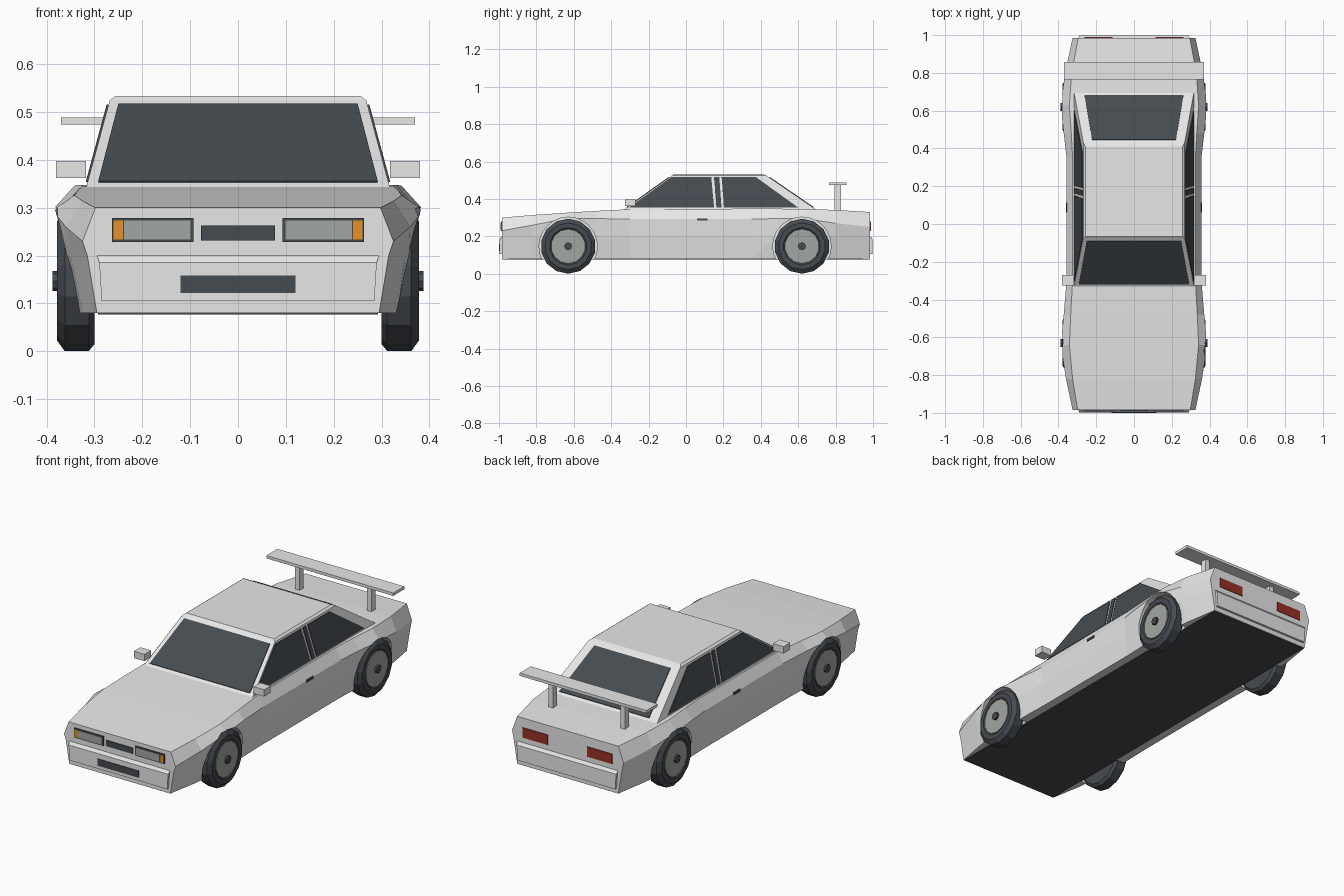
import bpy, bmesh, math
from mathutils import Vector

cube = bpy.data.objects.get("Cube")
if cube:
    bpy.data.objects.remove(cube, do_unlink=True)


def material(name, color):
    m = bpy.data.materials.new(name)
    m.use_nodes = True
    m.diffuse_color = (*color, 1)
    m.node_tree.nodes["Principled BSDF"].inputs["Base Color"].default_value = (*color, 1)
    return m


white = material("white paint", (0.8, 0.8, 0.8))
dark = material("dark glass and rubber", (0.06, 0.07, 0.08))
grey = material("lamp and rim grey", (0.36, 0.39, 0.36))
orange = material("indicator orange", (0.8, 0.28, 0.02))
red = material("tail light red", (0.32, 0.03, 0.02))


def loft(name, rings, mat):
    """Skin successive rings of points and cap both ends."""
    bm = bmesh.new()
    loops = [[bm.verts.new(p) for p in ring] for ring in rings]
    n = len(loops[0])
    for a, b in zip(loops, loops[1:]):
        for i in range(n):
            j = (i + 1) % n
            bm.faces.new((a[i], a[j], b[j], b[i]))
    bm.faces.new(loops[0])
    bm.faces.new(loops[-1])
    bmesh.ops.recalc_face_normals(bm, faces=bm.faces)
    mesh = bpy.data.meshes.new(name)
    bm.to_mesh(mesh)
    bm.free()
    mesh.materials.append(mat)
    ob = bpy.data.objects.new(name, mesh)
    bpy.context.collection.objects.link(ob)
    return ob


def rect(x, y0, y1, z):
    return [(-x, y0, z), (x, y0, z), (x, y1, z), (-x, y1, z)]


def box(name, x, y, z, mat):
    ring = lambda h: [(x[0], y[0], h), (x[1], y[0], h), (x[1], y[1], h), (x[0], y[1], h)]
    return loft(name, [ring(z[0]), ring(z[1])], mat)


def plate(name, pts, mat):
    """Thin panel centred on the surface it is laid on."""
    pts = [Vector(p) for p in pts]
    n = (pts[1] - pts[0]).cross(pts[2] - pts[0]).normalized() * 0.004
    return loft(name, [[p - n for p in pts], [p + n for p in pts]], mat)


def turned(name, side, y, profile, mat, sides=14):
    """Lathe (x, radius) pairs around a wheel axle."""
    rings = []
    for x, r in profile:
        rings.append([(side * x, y + r * math.sin(2 * math.pi * i / sides),
                       AXLE_Z + r * math.cos(2 * math.pi * i / sides)) for i in range(sides)])
    return loft(name, rings, mat)


AXLE_Z = 0.147
AXLES = {"front": -0.63, "rear": 0.62}

# Body shell: y, sill, flank, shoulder and deck half widths, shoulder and deck heights
sections = [
    (-0.985, 0.295, 0.315, 0.325, 0.298, 0.23, 0.300),
    (-0.82, 0.325, 0.35, 0.36, 0.325, 0.26, 0.314),
    (-0.64, 0.345, 0.38, 0.388, 0.342, 0.295, 0.326),
    (-0.48, 0.342, 0.365, 0.372, 0.335, 0.295, 0.336),
    (-0.30, 0.338, 0.352, 0.357, 0.325, 0.292, 0.345),
    (0.35, 0.338, 0.352, 0.357, 0.325, 0.292, 0.348),
    (0.48, 0.342, 0.365, 0.372, 0.332, 0.295, 0.348),
    (0.63, 0.345, 0.38, 0.388, 0.342, 0.295, 0.346),
    (0.80, 0.325, 0.355, 0.365, 0.33, 0.27, 0.341),
    (0.985, 0.295, 0.315, 0.325, 0.295, 0.25, 0.330),
]
rings = []
for y, sill, flank, wide, deck, z_wide, z_deck in sections:
    half = [(sill, 0.08), (flank, 0.20), (wide, z_wide), (deck, z_deck)]
    rings.append([(x, y, z) for x, z in half] + [(-x, y, z) for x, z in reversed(half)])
body = loft("body", rings, white)

# Wheel arches cut out of the body
for y in AXLES.values():
    for s in (1, -1):
        cutter = turned("arch_cutter", s, y, [(0.293, 0.156), (0.5, 0.156)], white, 24)
        cutter.hide_render = True
        mod = body.modifiers.new("arch", 'BOOLEAN')
        mod.operation = 'DIFFERENCE'
        mod.solver = 'EXACT'
        mod.object = cutter
        bpy.context.view_layer.objects.active = body
        bpy.ops.object.modifier_apply(modifier=mod.name)
        bpy.data.objects.remove(cutter, do_unlink=True)

box("floor_pan", (-0.293, 0.293), (-0.98, 0.98), (0.077, 0.085), dark)

# Wheels
for end, y in AXLES.items():
    for side, s in (("left", 1), ("right", -1)):
        tag = end + "_" + side
        turned("tyre_" + tag, s, y, [(0.300, 0.132), (0.312, 0.147), (0.362, 0.147),
                                     (0.378, 0.125), (0.378, 0.1), (0.372, 0.092)], dark)
        turned("rim_" + tag, s, y, [(0.36, 0.092), (0.377, 0.092)], grey)
        turned("hub_" + tag, s, y, [(0.37, 0.021), (0.388, 0.021)], dark, 8)

# Cabin with a thin roof panel
Z0, Z1 = 0.34, 0.525
FRONT, REAR = (-0.335, -0.075), (0.70, 0.43)
WIDTH = (0.318, 0.268)


def slope(pair, z):
    return pair[0] + (pair[1] - pair[0]) * (z - Z0) / (Z1 - Z0)


loft("cabin", [rect(slope(WIDTH, z), slope(FRONT, z), slope(REAR, z), z) for z in (Z0, Z1)], white)
loft("roof", [rect(0.268, -0.075, 0.43, Z1), rect(0.256, -0.065, 0.41, 0.534)], white)

# Glass
LOW, HIGH = 0.353, 0.515
for name, pair, w_low, w_high in (("windscreen", FRONT, 0.292, 0.25), ("rear_window", REAR, 0.262, 0.222)):
    plate(name, [(-w_low, slope(pair, LOW), LOW), (w_low, slope(pair, LOW), LOW),
                 (w_high, slope(pair, HIGH), HIGH), (-w_high, slope(pair, HIGH), HIGH)], dark)
panes = {
    "front_side_window": (-0.305, 0.15, 0.135, -0.08),
    "pillar_strip": (0.163, 0.19, 0.178, 0.15),
    "rear_side_window": (0.203, 0.60, 0.375, 0.191),
}
for side, s in (("left", 1), ("right", -1)):
    for name, (a, b, c, d) in panes.items():
        corners = ((a, LOW), (b, LOW), (c, HIGH), (d, HIGH))
        plate(name + "_" + side, [(s * slope(WIDTH, z), y, z) for y, z in corners], dark)

# Bumpers with a chamfered upper edge
for end, s in (("front", -1), ("rear", 1)):
    steps = ((0.285, 0.997, 0.105), (0.29, 0.997, 0.185), (0.295, 0.985, 0.2))
    loft(end + "_bumper", [rect(w, s * 0.975, s * y, z) for w, y, z in steps], white)

# Nose and tail fittings
box("grille", (-0.077, 0.077), (-0.989, -0.981), (0.232, 0.263), dark)
box("lower_grille", (-0.12, 0.12), (-1.0, -0.993), (0.122, 0.158), dark)
for side, s in (("left", 1), ("right", -1)):
    def pair_box(name, x0, x1, y, z, mat):
        box(name + "_" + side, sorted((s * x0, s * x1)), y, z, mat)

    pair_box("lamp_frame", 0.093, 0.263, (-0.989, -0.981), (0.228, 0.279), dark)
    pair_box("headlight", 0.099, 0.238, (-0.992, -0.985), (0.234, 0.273), grey)
    pair_box("indicator", 0.240, 0.260, (-0.992, -0.985), (0.234, 0.273), orange)
    pair_box("tail_light", 0.115, 0.262, (0.981, 0.989), (0.228, 0.28), red)
    pair_box("mirror", 0.318, 0.38, (-0.325, -0.27), (0.362, 0.398), white)
    pair_box("door_handle", 0.35, 0.361, (0.06, 0.115), (0.284, 0.296), dark)
    pair_box("spoiler_post", 0.197, 0.223, (0.793, 0.828), (0.33, 0.478), white)

# Rear wing
box("spoiler_wing", (-0.37, 0.37), (0.765, 0.857), (0.474, 0.489), white)
